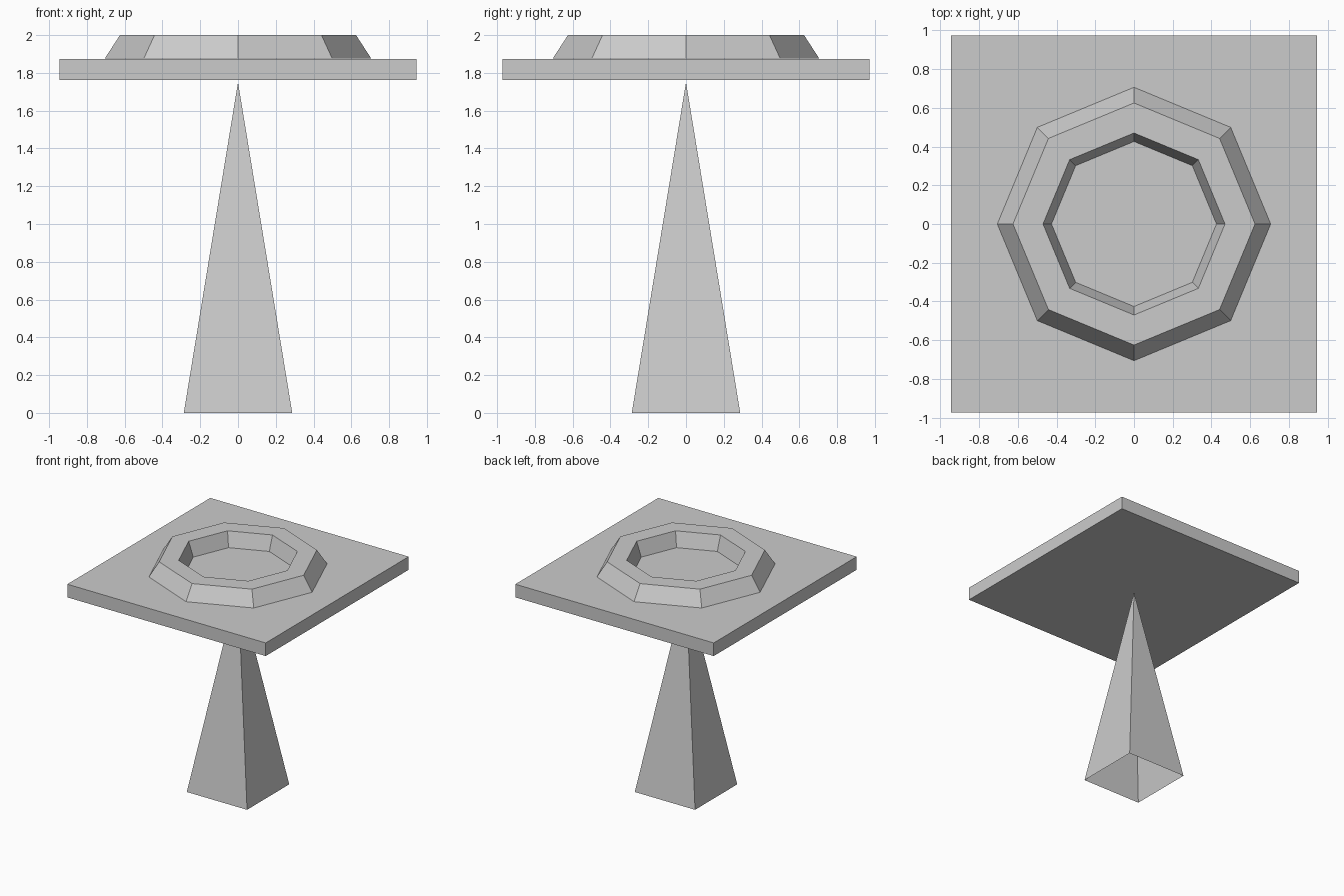
import bpy, bmesh
from math import cos, sin, tau

if "Cube" in bpy.data.objects:
    bpy.data.objects.remove(bpy.data.objects["Cube"])


def make_object(name, bm):
    bmesh.ops.recalc_face_normals(bm, faces=bm.faces[:])
    mesh = bpy.data.meshes.new(name)
    bm.to_mesh(mesh)
    bm.free()
    obj = bpy.data.objects.new(name, mesh)
    bpy.context.collection.objects.link(obj)
    return obj


def ring_of_verts(bm, radius, z, sides):
    return [bm.verts.new((radius * cos(tau * i / sides), radius * sin(tau * i / sides), z))
            for i in range(sides)]


# Table plate
bm = bmesh.new()
bmesh.ops.create_cube(bm, size=1)
for v in bm.verts:
    v.co = (v.co.x * 1.89, v.co.y * 1.945, 1.818 + v.co.z * 0.113)
make_object("top_plate", bm)

# Octagonal raised rim: outer slope, flat top, inner slope
bm = bmesh.new()
profile = [(0.706, 1.875), (0.625, 2.0), (0.47, 2.0), (0.426, 1.875)]
loops = [ring_of_verts(bm, r, z, 8) for r, z in profile]
for a, b in zip(loops, loops[1:]):
    for i in range(8):
        j = (i + 1) % 8
        bm.faces.new((a[i], a[j], b[j], b[i]))
make_object("octagonal_rim", bm)

# Pyramid pedestal, open underneath
bm = bmesh.new()
h = 0.287
base = [bm.verts.new((x, y, 0)) for x, y in ((-h, -h), (h, -h), (h, h), (-h, h))]
apex = bm.verts.new((0, 0, 1.75))
for i in range(4):
    bm.faces.new((base[i], base[(i + 1) % 4], apex))
make_object("pedestal", bm)
